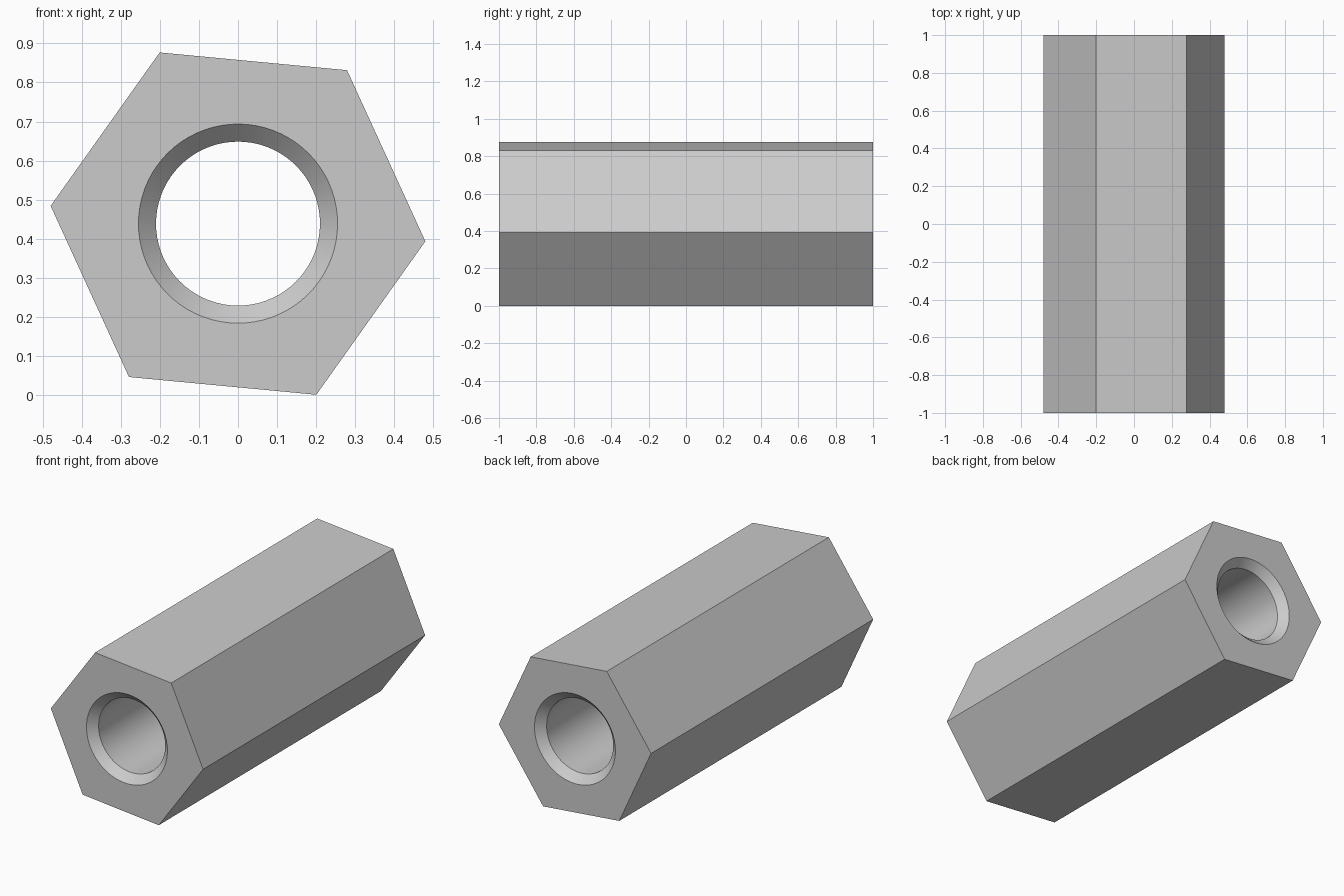
import bpy
import bmesh
from math import cos, sin, pi, radians

cube = bpy.data.objects.get("Cube")
if cube:
    bpy.data.objects.remove(cube, do_unlink=True)

HALF_LENGTH = 1.0
HEX_RADIUS = 0.482
TILT = radians(-5.4)
CENTRE_Z = 0.4385
BORE_RADIUS = 0.21
RIM_RADIUS = 0.255
CHAMFER = 0.045
STEPS = 12                      # bore segments per hexagon side
SEGMENTS = 6 * STEPS

steel = bpy.data.materials.new("light grey steel")
steel.use_nodes = True
colour = (0.6, 0.6, 0.6, 1)
steel.diffuse_color = colour
steel.node_tree.nodes["Principled BSDF"].inputs["Base Color"].default_value = colour

bm = bmesh.new()


def ring(radius, y, count):
    angles = [TILT + 2 * pi * i / count for i in range(count)]
    return [bm.verts.new((radius * cos(a), y, CENTRE_Z + radius * sin(a))) for a in angles]


def bridge(a, b):
    n = len(a)
    for i in range(n):
        j = (i + 1) % n
        bm.faces.new((a[i], a[j], b[j], b[i]))


# Hexagonal sides
hexes = [ring(HEX_RADIUS, y, 6) for y in (-HALF_LENGTH, HALF_LENGTH)]
bridge(*hexes)

# Through bore with a chamfer at each end
inner_y = HALF_LENGTH - CHAMFER
profile = [(RIM_RADIUS, -HALF_LENGTH), (BORE_RADIUS, -inner_y),
           (BORE_RADIUS, inner_y), (RIM_RADIUS, HALF_LENGTH)]
rings = [ring(r, y, SEGMENTS) for r, y in profile]
for a, b in zip(rings, rings[1:]):
    bridge(a, b)

# End faces, one sector per hexagon side
for corners, rim in ((hexes[0], rings[0]), (hexes[1], rings[-1])):
    for i in range(6):
        arc = [rim[(i * STEPS + k) % SEGMENTS] for k in range(STEPS + 1)]
        bm.faces.new([corners[(i + 1) % 6], corners[i]] + arc)

bmesh.ops.recalc_face_normals(bm, faces=bm.faces[:])
mesh = bpy.data.meshes.new("hex_standoff")
bm.to_mesh(mesh)
bm.free()
mesh.materials.append(steel)

standoff = bpy.data.objects.new("hex_standoff", mesh)
bpy.context.collection.objects.link(standoff)
bpy.ops.object.select_all(action="DESELECT")
standoff.select_set(True)
bpy.context.view_layer.objects.active = standoff
bpy.ops.object.shade_smooth_by_angle(angle=radians(30))
